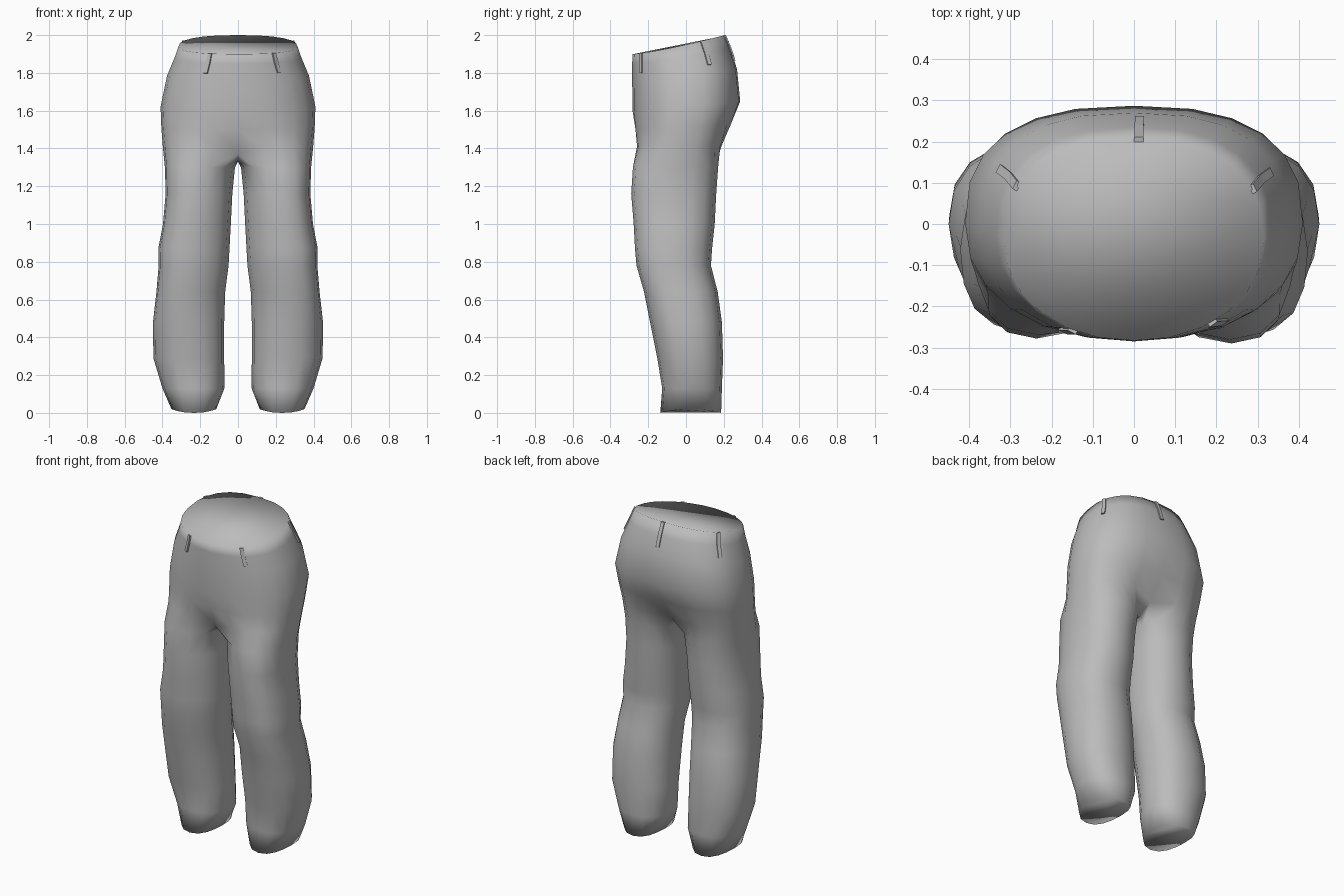
import bpy, bmesh, math
from mathutils import Vector

if "Cube" in bpy.data.objects:
    bpy.data.objects.remove(bpy.data.objects["Cube"])

cloth = bpy.data.materials.new("grey cloth")
cloth.diffuse_color = (0.5, 0.5, 0.5, 1)
cloth.use_nodes = True
cloth.node_tree.nodes["Principled BSDF"].inputs["Base Color"].default_value = cloth.diffuse_color


def spow(v, e):
    return math.copysign(abs(v) ** e, v)


def finish(bm, name):
    bmesh.ops.recalc_face_normals(bm, faces=bm.faces[:])
    for f in bm.faces:
        f.smooth = True
    me = bpy.data.meshes.new(name)
    bm.to_mesh(me)
    bm.free()
    me.materials.append(cloth)
    ob = bpy.data.objects.new(name, me)
    bpy.context.collection.objects.link(ob)
    return ob


# Hip rings: front z, back z, half width, front y, back y, squareness
HIPS = [
    (1.90, 2.00, 0.315, -0.283, 0.205, 2.2),
    (1.85, 1.93, 0.335, -0.285, 0.235, 2.2),
    (1.76, 1.82, 0.376, -0.285, 0.270, 2.25),
    (1.60, 1.65, 0.410, -0.283, 0.287, 2.3),
    (1.50, 1.53, 0.406, -0.275, 0.245, 2.4),
    (1.41, 1.41, 0.398, -0.278, 0.205, 2.5),
]
# Leg rings: z, inner x, outer x, front y, back y
LEGS = [
    (1.30, 0.016, 0.387, -0.281, 0.170),
    (1.16, 0.030, 0.383, -0.290, 0.160),
    (1.00, 0.038, 0.397, -0.277, 0.152),
    (0.87, 0.045, 0.422, -0.270, 0.138),
    (0.78, 0.050, 0.420, -0.262, 0.132),
    (0.64, 0.068, 0.432, -0.222, 0.168),
    (0.48, 0.073, 0.450, -0.190, 0.190),
    (0.29, 0.073, 0.448, -0.152, 0.196),
    (0.13, 0.072, 0.400, -0.126, 0.190),
    (0.01, 0.115, 0.352, -0.136, 0.186),
]


def hip_point(row, a):
    zf, zb, w, yf, yb, n = row
    n += 0.25 if math.sin(a) > 0 else -0.1
    x = w * spow(math.cos(a), 2 / n)
    y = (yf + yb) / 2 + (yb - yf) / 2 * spow(math.sin(a), 2 / n)
    t = min(1, max(0, (y - yf) / (yb - yf)))
    return Vector((x, y, zf + (zb - zf) * t ** 1.3))


# Trousers: hips split at the crotch into two tubes
bm = bmesh.new()
rings = []
for row in HIPS:
    rings.append([bm.verts.new(hip_point(row, math.radians(-90 + 15 * i)))
                  for i in range(24)])


def bridge(a, b):
    n = len(a)
    for i in range(n):
        j = (i + 1) % n
        bm.faces.new((a[i], a[j], b[j], b[i]))


for a, b in zip(rings, rings[1:]):
    bridge(a, b)
bm.faces.new(rings[0])

# Centre seam pulled in and down towards the crotch
split = rings[-1]
split[0].co = (0, -0.222, 1.37)
split[12].co = (0, 0.14, 1.385)
for i in (1, 23):
    split[i].co.y += 0.012
for i in (11, 13):
    split[i].co.y -= 0.012
rings[-2][0].co.y += 0.008
rings[-2][12].co.y -= 0.015
crotch = [bm.verts.new((0, y, z)) for y, z in
          ((0.06, 1.34), (-0.04, 1.33), (-0.14, 1.335))]

for s in (1, -1):
    half = [split[(s * i) % 24] for i in range(13)]
    prev = half + crotch
    for z, xi, xo, yf, yb in LEGS:
        if s < 0 and 0.7 < z < 1.35:
            yf += 0.012
        cur = []
        for i in range(16):
            a = math.radians(-135 + 22.5 * i)
            x = (xi + xo) / 2 + (xo - xi) / 2 * spow(math.cos(a), 0.89)
            y = (yf + yb) / 2 + (yb - yf) / 2 * spow(math.sin(a), 0.89)
            # front of the thigh and knee leans outward
            if 0.6 < z < 1.35:
                x += 0.03 * max(0, -math.sin(a)) ** 2
            dz = 0.01 * math.cos(2 * a) if z < 0.05 else 0
            cur.append(bm.verts.new((s * x, y, z + dz)))
        bridge(prev, cur)
        prev = cur
    bm.faces.new(prev)
finish(bm, "trousers")


# Belt loops: thin strips that follow the waist
def belt_loop(name, degrees, width=0.022, thick=0.006):
    a = math.radians(degrees)
    pts = [hip_point(HIPS[0], a), hip_point(HIPS[1], a),
           hip_point(HIPS[1], a).lerp(hip_point(HIPS[2], a), 0.6)]
    out = Vector((math.cos(a), math.sin(a), 0.15)).normalized()
    side = Vector((-math.sin(a), math.cos(a), 0)) * width / 2
    b = bmesh.new()
    secs = []
    for p in pts:
        secs.append([b.verts.new(p + side * k + out * d) for k, d in
                     ((-1, -0.006), (1, -0.006), (1, thick), (-1, thick))])
    for u, v in zip(secs, secs[1:]):
        for i in range(4):
            j = (i + 1) % 4
            b.faces.new((u[i], u[j], v[j], v[i]))
    b.faces.new(secs[0])
    b.faces.new(secs[-1])
    ob = finish(b, name)
    for f in ob.data.polygons:
        f.use_smooth = False


for name, deg in (("front_left_loop", -117), ("front_right_loop", -54),
                  ("side_right_loop", 26), ("side_left_loop", 152),
                  ("back_loop", 89)):
    belt_loop(name, deg)
